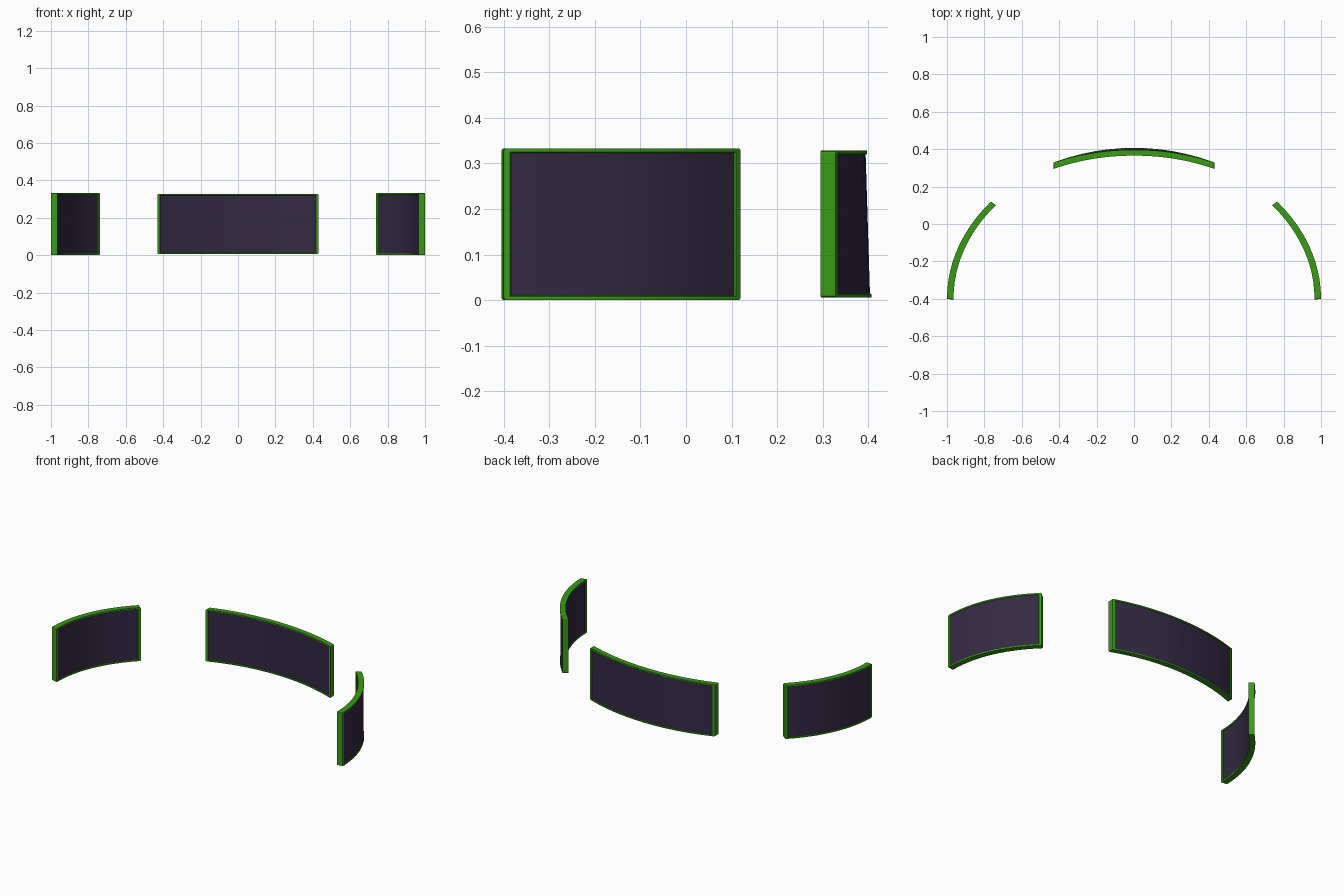
import bpy, bmesh
from math import sin, cos, radians, sqrt

cube = bpy.data.objects.get("Cube")
if cube:
    bpy.data.objects.remove(cube, do_unlink=True)


def make_material(name, rgb):
    mat = bpy.data.materials.new(name)
    mat.use_nodes = True
    color = (*rgb, 1)
    mat.diffuse_color = color
    mat.node_tree.nodes["Principled BSDF"].inputs["Base Color"].default_value = color
    return mat


GREEN = make_material("green_frame", (0.04, 0.33, 0.008))
PURPLE = make_material("dark_purple_screen", (0.034, 0.022, 0.057))

# All panels lie on one half ellipse: (x radius, y radius) for each skin
OUTER, INNER = (1.0, 0.807), (0.965, 0.776)
CENTRE_Y = -0.40
HALF_WIDTH = 0.43
SEGMENTS = 12


def back_point(t, v, radii):
    """Rear panel: ends cut square, top of the middle leaning forward."""
    x = HALF_WIDTH * (2 * t - 1)
    lean = 0.01 * v * (1 - (2 * t - 1) ** 2)
    return x, CENTRE_Y + radii[1] * sqrt(1 - (x / radii[0]) ** 2) - lean


def side_point(side):
    def point(t, v, radii):
        start = -0.4 if radii is INNER else 0
        a = radians(start + (40.1 - start) * t)
        return side * radii[0] * cos(a), CENTRE_Y + radii[1] * sin(a)
    return point


def make_panel(name, point, z0, z1, end_rim, edge_rim):
    bm = bmesh.new()
    ts = [0] + [end_rim + (1 - 2 * end_rim) * i / SEGMENTS
                for i in range(SEGMENTS + 1)] + [1]
    zs = [z0, z0 + edge_rim, z1 - edge_rim, z1]
    cols, rows = len(ts), len(zs)

    # Two curved skins, each with a border strip around the screen
    skins, screen = [], []
    for radii in (OUTER, INNER):
        skin = [[bm.verts.new((*point(t, (z - z0) / (z1 - z0), radii), z))
                 for z in zs] for t in ts]
        skins.append(skin)
        for i in range(cols - 1):
            for j in range(rows - 1):
                face = bm.faces.new((skin[i][j], skin[i + 1][j],
                                     skin[i + 1][j + 1], skin[i][j + 1]))
                if 0 < i < cols - 2 and j == 1:
                    face.material_index = 1
                    screen.append(face)

    # Edge walls joining the skins
    loop = [(i, 0) for i in range(cols)]
    loop += [(cols - 1, j) for j in range(1, rows)]
    loop += [(i, rows - 1) for i in range(cols - 2, -1, -1)]
    loop += [(0, j) for j in range(rows - 2, 0, -1)]
    a, b = skins
    for (i, j), (k, l) in zip(loop, loop[1:] + loop[:1]):
        bm.faces.new((a[i][j], a[k][l], b[k][l], b[i][j]))
    bmesh.ops.recalc_face_normals(bm, faces=bm.faces)

    # Sink the screens slightly into the frame
    lip = bmesh.ops.inset_region(bm, faces=screen, thickness=0.002,
                                 depth=-0.003, use_even_offset=True)
    for face in lip["faces"]:
        face.material_index = 0

    # Round the four frame corners
    corners = [bm.edges.get((a[i][j], b[i][j]))
               for i in (0, cols - 1) for j in (0, rows - 1)]
    bmesh.ops.bevel(bm, geom=corners, offset=0.006, segments=2,
                    profile=0.5, affect='EDGES', material=0)

    mesh = bpy.data.meshes.new(name)
    bm.to_mesh(mesh)
    bm.free()
    mesh.materials.append(GREEN)
    mesh.materials.append(PURPLE)
    obj = bpy.data.objects.new(name, mesh)
    bpy.context.collection.objects.link(obj)
    bpy.ops.object.select_all(action='DESELECT')
    obj.select_set(True)
    bpy.context.view_layer.objects.active = obj
    bpy.ops.object.shade_smooth_by_angle(angle=radians(25))


make_panel("back_panel", back_point, 0.006, 0.328, 0.016, 0.007)
for name, side in (("left_panel", 1), ("right_panel", -1)):
    make_panel(name, side_point(side), 0.0, 0.333, 0.024, 0.008)
